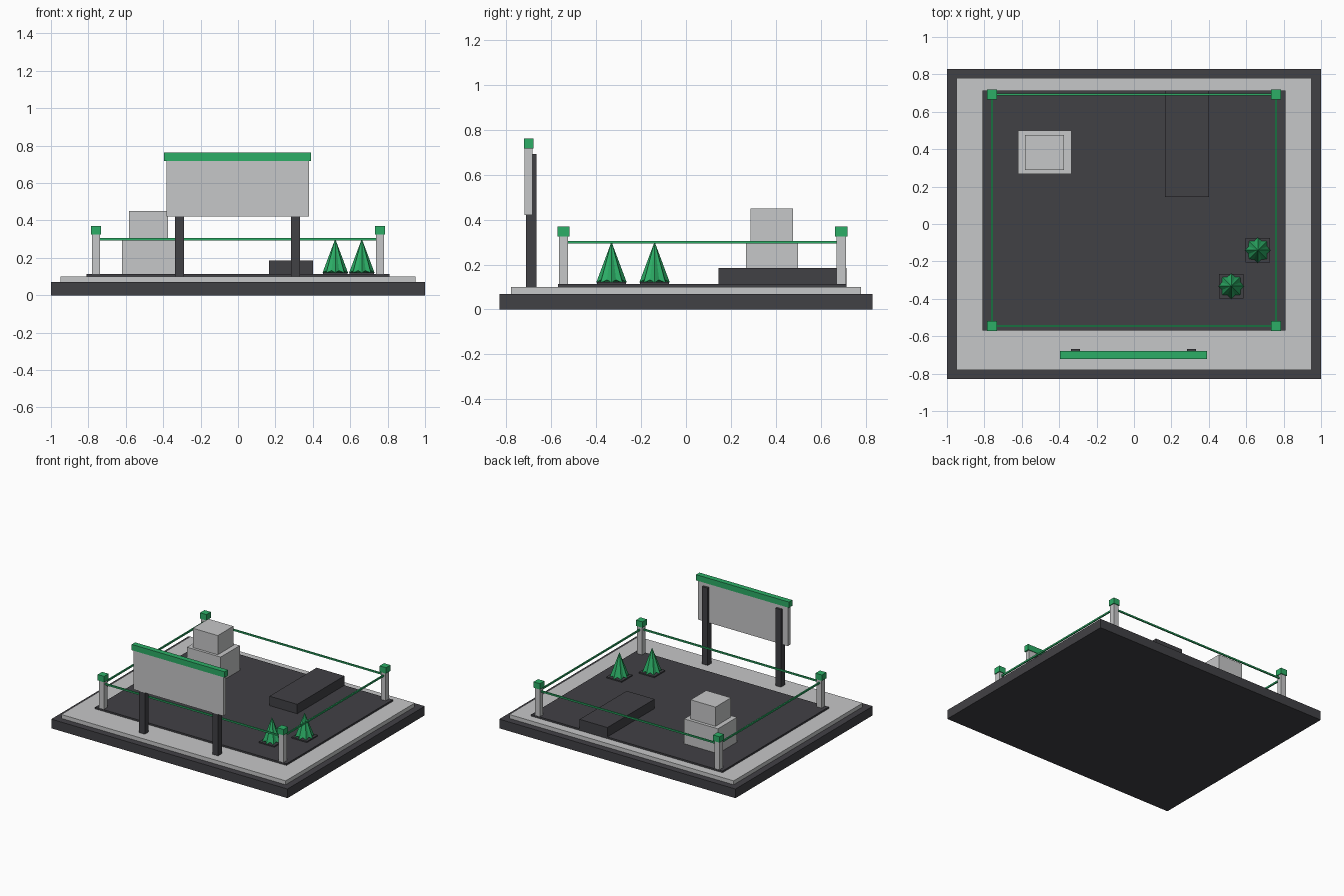
import bpy
import bmesh
from math import cos, sin, pi

cube = bpy.data.objects.get("Cube")
if cube:
    bpy.data.objects.remove(cube, do_unlink=True)


def material(name, color):
    m = bpy.data.materials.new(name)
    m.use_nodes = True
    m.diffuse_color = (*color, 1)
    m.node_tree.nodes["Principled BSDF"].inputs["Base Color"].default_value = (*color, 1)
    return m


DARK = material("charcoal", (0.053, 0.052, 0.059))
LIGHT = material("light grey", (0.565, 0.571, 0.577))
GREEN = material("green", (0.025, 0.42, 0.133))


def finish(name, bm, mat):
    bmesh.ops.recalc_face_normals(bm, faces=bm.faces)
    mesh = bpy.data.meshes.new(name)
    bm.to_mesh(mesh)
    bm.free()
    mesh.materials.append(mat)
    obj = bpy.data.objects.new(name, mesh)
    bpy.context.collection.objects.link(obj)
    return obj


def box(name, mat, x, y, z):
    """Box from (min, max) ranges on each axis."""
    bm = bmesh.new()
    bmesh.ops.create_cube(bm, size=1)
    for v in bm.verts:
        v.co = [r[0] if c < 0 else r[1] for c, r in zip(v.co, (x, y, z))]
    return finish(name, bm, mat)


def around(c, half):
    return (c - half, c + half)


# Ground layers
box("base_slab", DARK, (-1, 1), (-0.83, 0.83), (0, 0.07))
box("pavement", LIGHT, (-0.95, 0.95), (-0.78, 0.78), (0.07, 0.1))
box("yard_surface", DARK, (-0.81, 0.81), (-0.57, 0.715), (0.1, 0.113))

# Low platform at the back edge
box("low_platform", DARK, (0.165, 0.4), (0.145, 0.715), (0.113, 0.185))

# Stacked blocks
box("lower_block", LIGHT, (-0.62, -0.335), (0.268, 0.5), (0.113, 0.303))
box("upper_block", LIGHT, (-0.583, -0.373), (0.288, 0.476), (0.303, 0.45))

# Fence posts, caps and rails
FX, FRONT, BACK = 0.76, -0.546, 0.692
for y, depth in ((FRONT, "front"), (BACK, "back")):
    for x, side in ((-FX, "right"), (FX, "left")):
        box(f"{depth}_{side}_post", LIGHT, around(x, 0.021), around(y, 0.021), (0.113, 0.325))
        box(f"{depth}_{side}_post_cap", GREEN, around(x, 0.027), around(y, 0.027), (0.325, 0.37))
    box(f"{depth}_rail", GREEN, (-FX, FX), around(y, 0.005), around(0.3, 0.006))
for x, side in ((-FX, "right"), (FX, "left")):
    box(f"{side}_rail", GREEN, around(x, 0.005), (FRONT, BACK), around(0.3, 0.006))

# Billboard
for x, side in ((-0.313, "right"), (0.307, "left")):
    box(f"sign_{side}_leg", DARK, around(x, 0.024), (-0.714, -0.667), (0.1, 0.692))
box("sign_panel", LIGHT, (-0.382, 0.379), (-0.719, -0.685), (0.42, 0.72))
box("sign_top_trim", GREEN, (-0.395, 0.391), (-0.721, -0.68), (0.718, 0.762))


# Pleated conical shrubs on square beds
def shrub(name, x, y, points=8):
    bm = bmesh.new()
    top = bm.verts.new((x, y, 0.302))
    ring = []
    for i in range(points * 2):
        a = pi * i / points
        r, z = ((0.068, 0.12), (0.053, 0.132))[i % 2]
        ring.append(bm.verts.new((x + r * cos(a), y + r * sin(a), z)))
    centre = bm.verts.new((x, y, 0.12))
    for a, b in zip(ring, ring[1:] + ring[:1]):
        bm.faces.new((a, b, top))
        bm.faces.new((b, a, centre))
    finish(name, bm, GREEN)
    box(name + "_bed", DARK, around(x, 0.065), around(y, 0.065), (0.113, 0.122))


shrub("back_shrub", 0.662, -0.14)
shrub("front_shrub", 0.52, -0.332)
